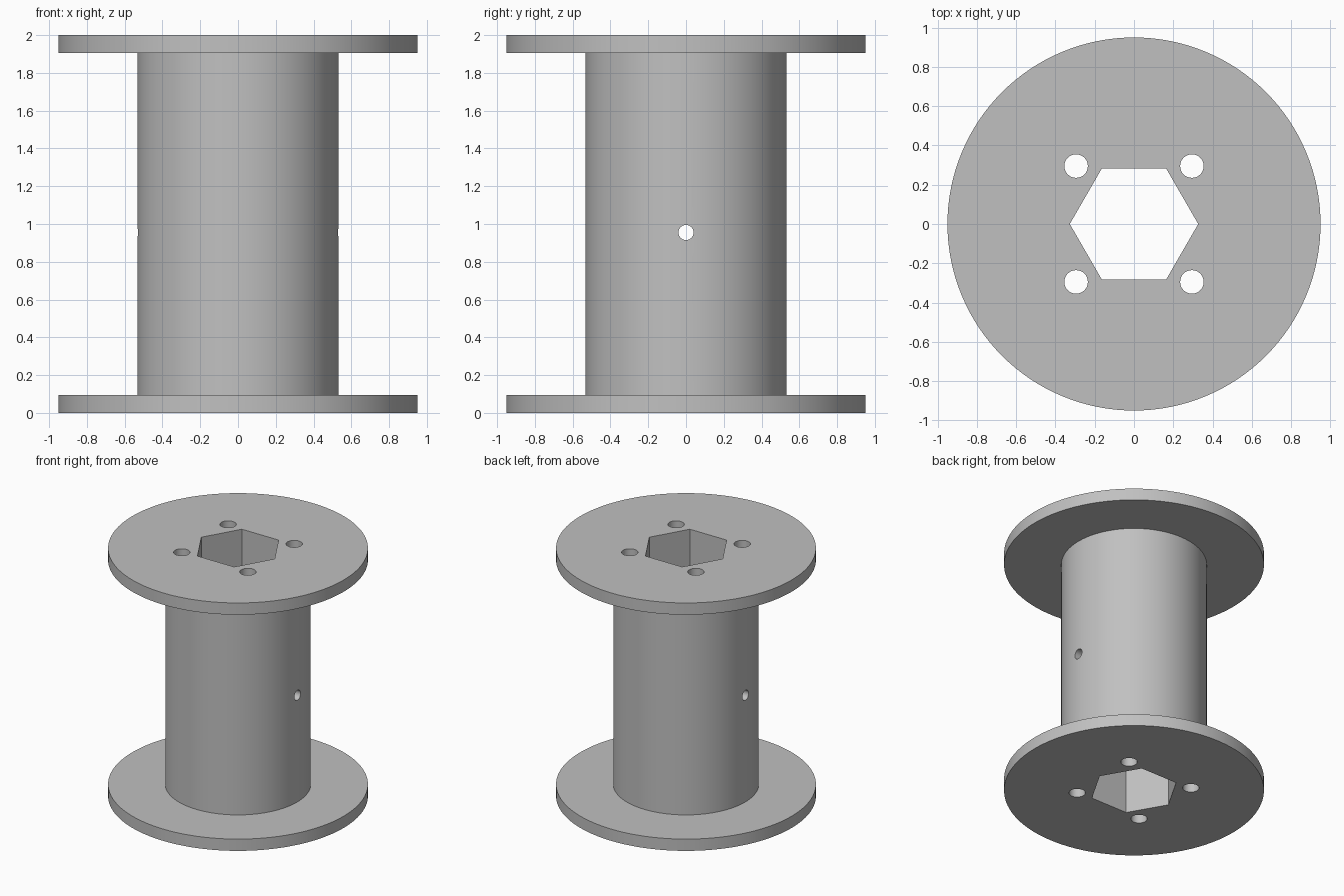
import bpy
import bmesh
import math
from mathutils import Matrix, Vector

cube = bpy.data.objects.get("Cube")
if cube:
    bpy.data.objects.remove(cube, do_unlink=True)

HEIGHT = 2.0
FLANGE_R, FLANGE_T = 0.95, 0.095
BARREL_R = 0.532
HEX_R = 0.327
SCREW_R, SCREW_OFFSET = 0.06, 0.295
ANCHOR_R, ANCHOR_Z = 0.04, 0.955

grey = bpy.data.materials.new("plain grey")
grey.use_nodes = True
colour = (0.53, 0.53, 0.53, 1)
grey.diffuse_color = colour
grey.node_tree.nodes["Principled BSDF"].inputs["Base Color"].default_value = colour


def link(name, bm):
    mesh = bpy.data.meshes.new(name)
    bmesh.ops.recalc_face_normals(bm, faces=bm.faces)
    bm.to_mesh(mesh)
    bm.free()
    mesh.materials.append(grey)
    obj = bpy.data.objects.new(name, mesh)
    bpy.context.collection.objects.link(obj)
    return obj


def lathe(name, profile, steps):
    """Spin an outline of (radius, z) points into a closed solid."""
    bm = bmesh.new()
    verts = [bm.verts.new((r, 0, z)) for r, z in profile]
    edges = [bm.edges.new(pair) for pair in zip(verts, verts[1:])]
    bmesh.ops.spin(bm, geom=verts + edges, cent=(0, 0, 0), axis=(0, 0, 1),
                   angle=math.tau, steps=steps, use_merge=True)
    bmesh.ops.remove_doubles(bm, verts=bm.verts, dist=1e-4)
    # Close the two flat ends
    bmesh.ops.holes_fill(bm, edges=[e for e in bm.edges if e.is_boundary], sides=0)
    return link(name, bm)


def cut(target, name, radius, sides, centre, along_x=False):
    """Drill a prism-shaped hole right through the target."""
    bm = bmesh.new()
    turn = Matrix.Rotation(math.pi / 2, 4, "Y") if along_x else Matrix()
    bmesh.ops.create_cone(bm, cap_ends=True, segments=sides, radius1=radius,
                          radius2=radius, depth=HEIGHT * 1.2,
                          matrix=Matrix.Translation(centre) @ turn)
    if sides == 6:  # corners of the hexagon point along x
        top = max(bm.verts, key=lambda v: v.co.x)
        angle = math.atan2(top.co.y, top.co.x)
        bmesh.ops.rotate(bm, verts=bm.verts, cent=(0, 0, 0),
                         matrix=Matrix.Rotation(-angle, 3, "Z"))
    cutter = link(name, bm)
    cutter.hide_render = True
    mod = target.modifiers.new(name, "BOOLEAN")
    mod.operation = "DIFFERENCE"
    mod.solver = "EXACT"
    mod.object = cutter
    bpy.context.view_layer.objects.active = target
    bpy.ops.object.modifier_apply(modifier=mod.name)
    bpy.data.objects.remove(cutter, do_unlink=True)


# Barrel with a flange at each end
half = [(FLANGE_R, 0), (FLANGE_R, FLANGE_T), (BARREL_R, FLANGE_T)]
outline = half + [(r, HEIGHT - z) for r, z in reversed(half)]
spool = lathe("spool_body", outline, 128)

# Hexagonal shaft bore, four screw holes and the cord hole across the barrel
cut(spool, "hex_bore", HEX_R, 6, Vector((0, 0, HEIGHT / 2)))
for sx in (-1, 1):
    for sy in (-1, 1):
        cut(spool, "screw_hole", SCREW_R, 32,
            Vector((sx * SCREW_OFFSET, sy * SCREW_OFFSET, HEIGHT / 2)))
cut(spool, "cord_hole", ANCHOR_R, 32, Vector((0, 0, ANCHOR_Z)), along_x=True)

# Smooth round walls, keep rims and hexagon edges sharp
bpy.ops.object.select_all(action="DESELECT")
spool.select_set(True)
bpy.context.view_layer.objects.active = spool
bpy.ops.object.shade_smooth_by_angle(angle=math.radians(30))
